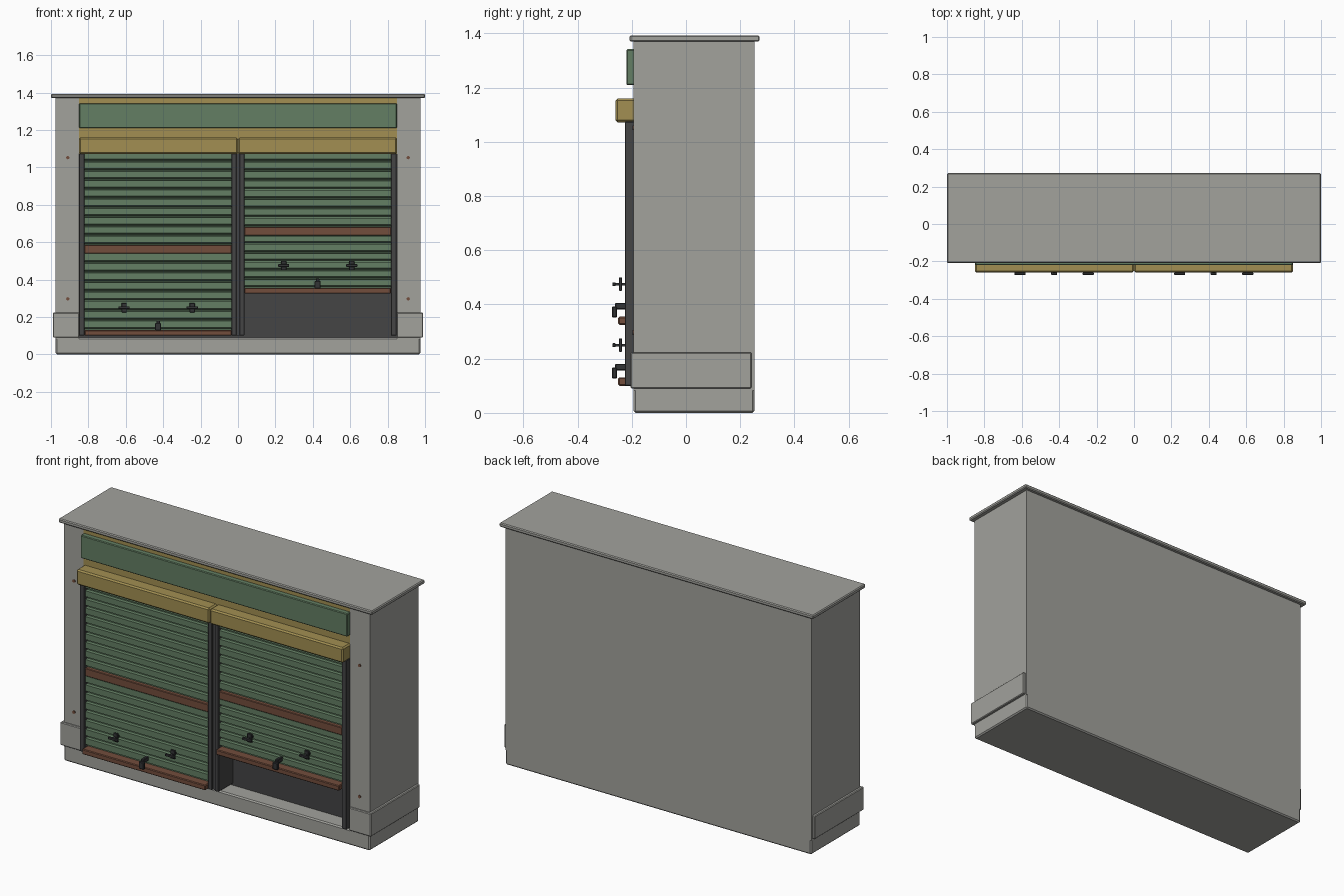
import bpy, bmesh

cube = bpy.data.objects.get("Cube")
if cube:
    bpy.data.objects.remove(cube, do_unlink=True)


def material(name, r, g, b):
    m = bpy.data.materials.new(name)
    m.use_nodes = True
    m.diffuse_color = (r, g, b, 1)
    m.node_tree.nodes["Principled BSDF"].inputs["Base Color"].default_value = (r, g, b, 1)
    return m


GREY = material("warm_grey", 0.36, 0.36, 0.335)
GREEN = material("shutter_green", 0.125, 0.21, 0.125)
OCHRE = material("ochre_yellow", 0.36, 0.275, 0.085)
BROWN = material("rust_brown", 0.17, 0.075, 0.045)
DARK = material("charcoal", 0.058, 0.058, 0.06)
BLACK = material("iron_black", 0.032, 0.033, 0.036)


def finish(name, bm, mat, bevel=0):
    bmesh.ops.recalc_face_normals(bm, faces=bm.faces[:])
    me = bpy.data.meshes.new(name)
    bm.to_mesh(me)
    bm.free()
    me.materials.append(mat)
    ob = bpy.data.objects.new(name, me)
    bpy.context.collection.objects.link(ob)
    if bevel:
        mod = ob.modifiers.new("Bevel", 'BEVEL')
        mod.width, mod.segments = bevel, 1
    return ob


def box(name, x, y, z, mat, bevel=0):
    """Box from (min, max) pairs."""
    bm = bmesh.new()
    bmesh.ops.create_cube(bm, size=1)
    for v in bm.verts:
        v.co = [r[0] if c < 0 else r[1] for c, r in zip(v.co, (x, y, z))]
    return finish(name, bm, mat, bevel)


def prism(name, points, direction, mat):
    """Closed outline pushed along a direction."""
    bm = bmesh.new()
    face = bm.faces.new([bm.verts.new(p) for p in points])
    out = bmesh.ops.extrude_face_region(bm, geom=[face])
    moved = [g for g in out["geom"] if isinstance(g, bmesh.types.BMVert)]
    bmesh.ops.translate(bm, verts=moved, vec=direction)
    return finish(name, bm, mat)


FRONT, BACK, OUT, IN = -0.193, 0.252, 0.975, 0.85
RECESS = -0.09

# Cabinet: base, U-shaped upper body and cap slab
box("base", (-OUT, OUT), (FRONT, BACK), (0, 0.09), GREY, 0.007)
plan = [(-OUT, FRONT), (-IN, FRONT), (-IN, RECESS), (IN, RECESS),
        (IN, FRONT), (OUT, FRONT), (OUT, BACK), (-OUT, BACK)]
prism("body", [(x, y, 0.083) for x, y in plan], (0, 0, 1.29), GREY)
box("cap_slab", (-1, 1), (-0.208, 0.272), (1.37, 1.393), GREY, 0.005)
box("recess_back", (-IN, IN), (RECESS - 0.004, RECESS + 0.01), (0.09, 1.1), DARK)

# Skirting blocks and screws on both pillars
for side, s in (("right", -1), ("left", 1)):
    box(side + "_skirting", sorted((s * IN, s * 0.99)), (-0.205, 0.242), (0.09, 0.223), GREY, 0.004)
    for level, z in (("lower", 0.297), ("upper", 1.052)):
        bm = bmesh.new()
        bmesh.ops.create_cone(bm, cap_ends=True, segments=12, radius1=0.009, radius2=0.009, depth=0.008)
        for v in bm.verts:
            v.co = (v.co.x + s * 0.91, v.co.z + FRONT, v.co.y + z)
        finish(f"{side}_{level}_screw", bm, BROWN)

# Header panel, sign board and shutter housings
box("header_panel", (-IN, IN), (-0.19, RECESS), (1.07, 1.37), OCHRE)
box("sign_board", (-IN, IN), (-0.22, -0.18), (1.21, 1.342), GREEN, 0.004)
box("right_housing", (-IN, -0.001), (-0.26, -0.18), (1.072, 1.16), OCHRE, 0.008)
box("left_housing", (0.001, IN), (-0.26, -0.18), (1.072, 1.16), OCHRE, 0.008)

# Guide rails, each a channel with a raised outer lip
for name, a, b in (("right_outer", -0.85, -0.82), ("right_inner", -0.034, -0.008),
                   ("left_inner", 0.008, 0.034), ("left_outer", 0.818, 0.848)):
    box(name + "_rail", (a, b), (-0.226, RECESS), (0.1, 1.075), DARK, 0.003)
box("centre_post", (-0.008, 0.008), (-0.214, RECESS), (0.1, 1.075), DARK)


def slats(name, x0, x1, z0, z1):
    """Ribbed curtain: flat slats with sloped grooves between them."""
    count = max(1, round((z1 - z0) / 0.049))
    step = (z1 - z0) / count
    outline = [(x0, -0.18, z1), (x0, -0.18, z0)]
    for i in range(count):
        z = z0 + i * step
        outline += [(x0, -0.2, z), (x0, -0.2, z + 0.006),
                    (x0, -0.217, z + 0.014), (x0, -0.217, z + step - 0.002)]
    outline.append((x0, -0.2, z1))
    prism(name, outline, (x1 - x0, 0, 0), GREEN)


def shutter(side, x0, x1, bottom, middle):
    # Curtain and its two brown bars
    slats(side + "_lower_slats", x0, x1, bottom + 0.03, middle)
    slats(side + "_upper_slats", x0, x1, middle + 0.045, 1.08)
    box(side + "_middle_bar", (x0, x1), (-0.222, -0.18), (middle, middle + 0.045), BROWN, 0.003)
    box(side + "_bottom_bar", (x0, x1), (-0.25, -0.18), (bottom, bottom + 0.03), BROWN, 0.004)
    # Two lift handles
    mid = (x0 + x1) / 2
    z = bottom + 0.15
    for n, x in enumerate((mid - 0.182, mid + 0.182), 1):
        tag = f"{side}_handle_{n}"
        box(tag + "_plate", (x - 0.014, x + 0.014), (-0.247, -0.236), (z - 0.025, z + 0.025), BLACK, 0.002)
        box(tag + "_stem", (x - 0.006, x + 0.006), (-0.268, -0.2), (z - 0.005, z + 0.005), BLACK)
        box(tag + "_grip", (x - 0.03, x + 0.03), (-0.272, -0.26), (z - 0.007, z + 0.007), BLACK, 0.002)
    # Padlock on the bottom bar
    z = bottom + 0.027
    box(side + "_lock", (mid - 0.016, mid + 0.016), (-0.273, -0.255), (z, z + 0.04), BLACK, 0.003)
    box(side + "_lock_hasp", (mid - 0.009, mid + 0.009), (-0.262, -0.21), (z + 0.03, z + 0.054), BLACK, 0.003)


shutter("right", -0.82, -0.034, 0.1, 0.54)
shutter("left", 0.034, 0.818, 0.325, 0.635)
